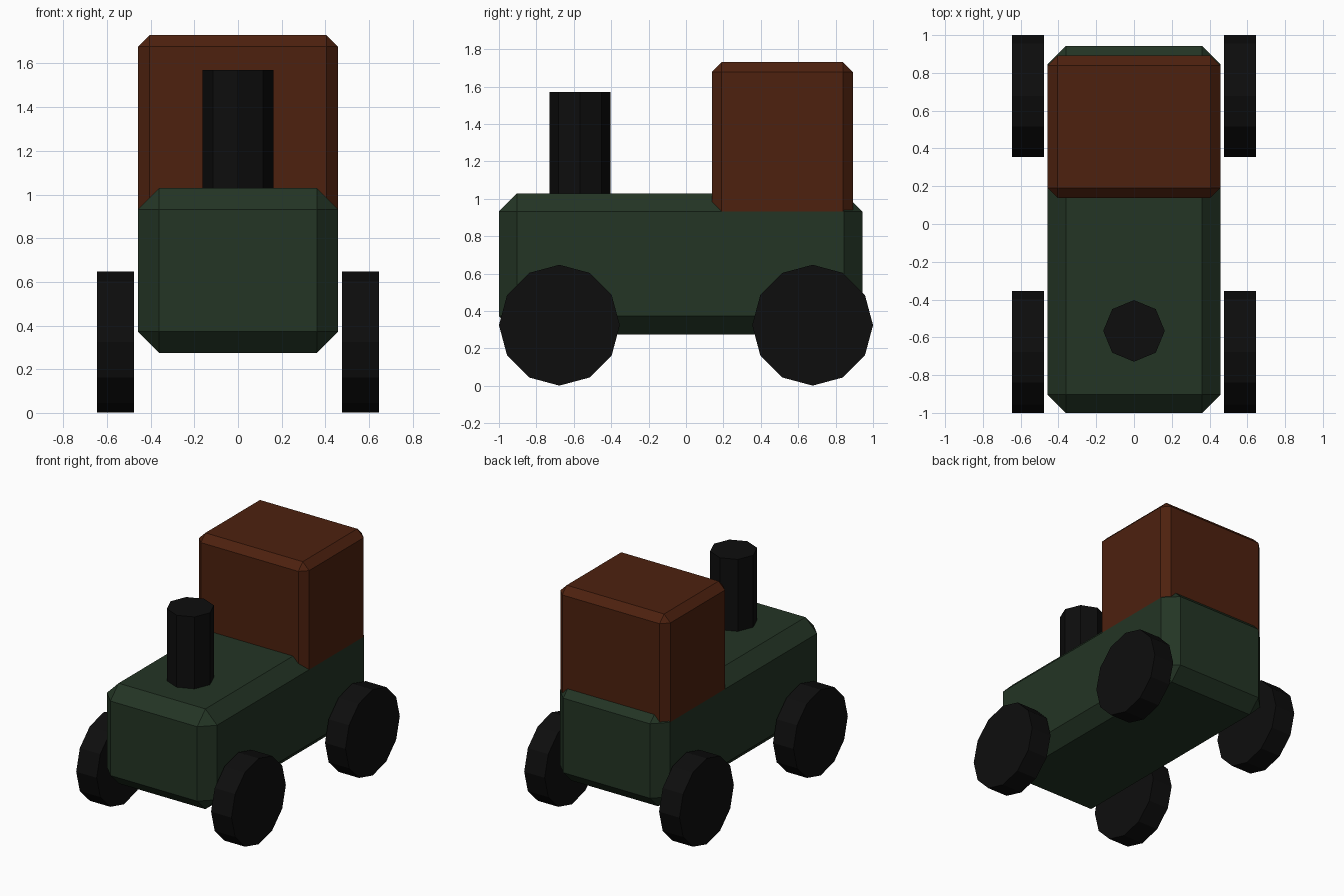
import bpy, bmesh, math
from mathutils import Matrix

if "Cube" in bpy.data.objects:
    bpy.data.objects.remove(bpy.data.objects["Cube"])


def material(name, rgb):
    m = bpy.data.materials.new(name)
    m.diffuse_color = (*rgb, 1)
    m.use_nodes = True
    m.node_tree.nodes["Principled BSDF"].inputs["Base Color"].default_value = m.diffuse_color
    return m


GREEN = material("dark green", (0.017, 0.035, 0.018))
BROWN = material("rust brown", (0.075, 0.015, 0.0045))
BLACK = material("black", (0.004, 0.004, 0.004))


def finish(bm, name, mat):
    me = bpy.data.meshes.new(name)
    bm.to_mesh(me)
    bm.free()
    me.materials.append(mat)
    ob = bpy.data.objects.new(name, me)
    bpy.context.collection.objects.link(ob)
    return ob


def chamfered_box(name, lo, hi, chamfer, mat):
    size = [b - a for a, b in zip(lo, hi)]
    mid = [(a + b) / 2 for a, b in zip(lo, hi)]
    bm = bmesh.new()
    bmesh.ops.create_cube(bm, size=1, matrix=Matrix.Translation(mid) @ Matrix.Diagonal((*size, 1)))
    bmesh.ops.bevel(bm, geom=bm.edges[:], offset=chamfer, segments=1, affect='EDGES')
    return finish(bm, name, mat)


def cylinder(name, centre, radius, depth, sides, mat, rot=Matrix()):
    bm = bmesh.new()
    bmesh.ops.create_cone(bm, cap_ends=True, segments=sides, radius1=radius, radius2=radius,
                          depth=depth, matrix=Matrix.Translation(centre) @ rot)
    return finish(bm, name, mat)


# Body and cab; the cab's lower chamfer is sunk into the body
chamfered_box("body", (-0.458, -1.0, 0.275), (0.458, 0.943, 1.029), 0.097, GREEN)
chamfered_box("cab", (-0.458, 0.138, 0.879), (0.458, 0.892, 1.73), 0.053, BROWN)

# Chimney
cylinder("chimney", (0, -0.566, 1.235), 0.163, 0.67, 8, BLACK)

# Four wheels
for side, sx in (("left", -1), ("right", 1)):
    for end, y in (("front", -0.677), ("rear", 0.677)):
        cylinder(f"{end}_{side}_wheel", (sx * 0.561, y, 0.324), 0.323, 0.17, 12, BLACK,
                 Matrix.Rotation(math.pi / 2, 4, 'Y'))
